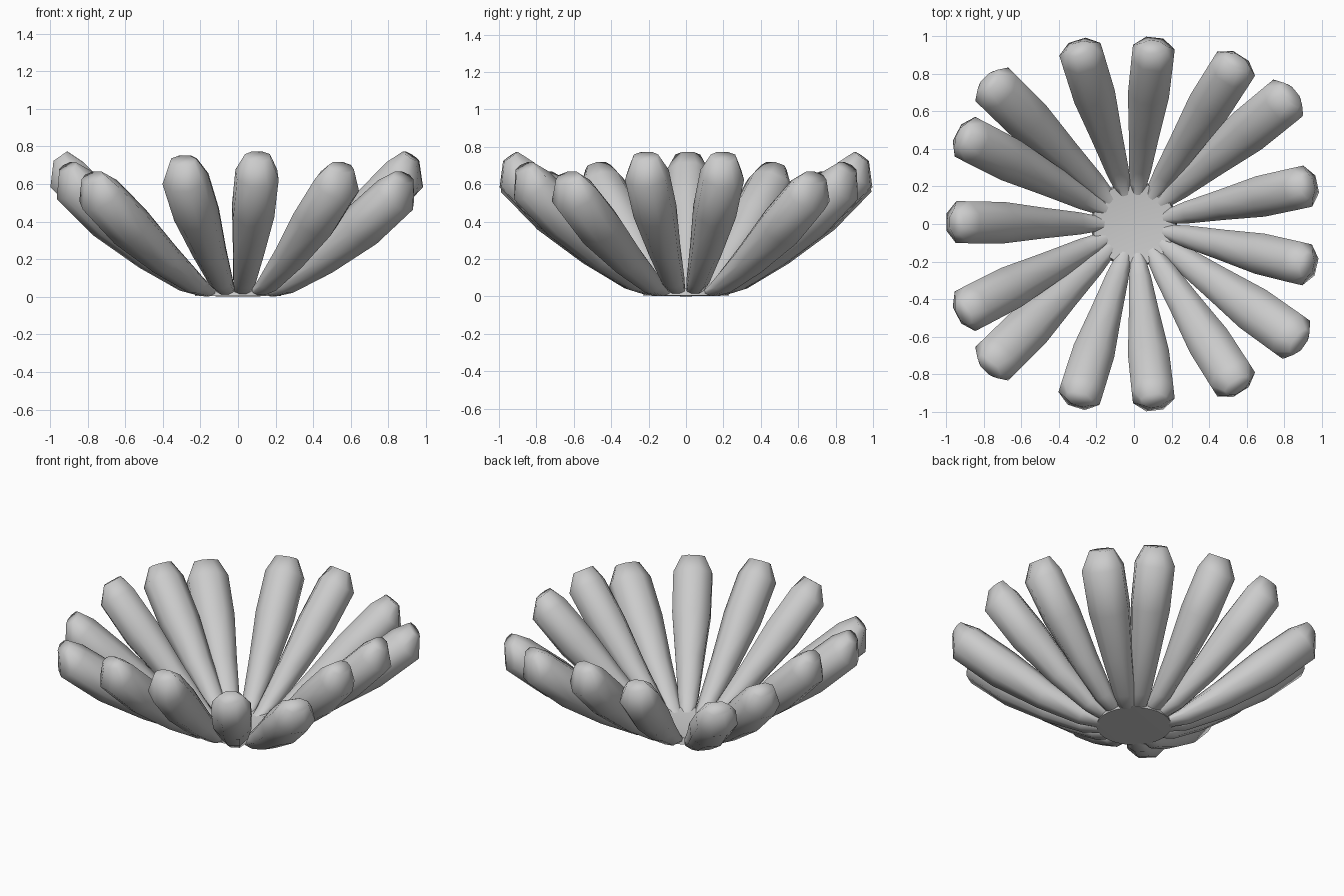
import bpy, bmesh, math
from mathutils import Vector, Matrix

cube = bpy.data.objects.get("Cube")
if cube:
    bpy.data.objects.remove(cube, do_unlink=True)

grey = bpy.data.materials.new("petal_grey")
grey.use_nodes = True
colour = (0.6, 0.6, 0.6, 1)
grey.diffuse_color = colour
grey.node_tree.nodes["Principled BSDF"].inputs["Base Color"].default_value = colour

SIDES = 8
ROOT = Vector((0.15, 0, 0.022))
# Petal stations from root to tip: radius, height, half width, half thickness, pitch
STATIONS = [(0.15, 0.022, 0.03, 0.012, 30), (0.22, 0.037, 0.046, 0.027, 35),
            (0.30, 0.085, 0.06, 0.05, 41), (0.50, 0.25, 0.083, 0.085, 42),
            (0.72, 0.455, 0.112, 0.115, 45), (0.91, 0.65, 0.114, 0.112, 53),
            (0.945, 0.748, 0.068, 0.045, 55)]
# Heading and outward lean of each petal, in degrees
PETALS = [(83.6, 0), (57.5, 5), (39.3, 9), (12.3, 0), (-13.3, 0), (-35.5, 9),
          (-57.5, 5), (-83.6, 0), (-107.5, 2), (-135.5, 9), (-152.7, 5),
          (179.4, 0), (152.7, 5), (135.5, 9), (107.2, 2)]


def finish(bm, name, crease):
    bmesh.ops.recalc_face_normals(bm, faces=bm.faces)
    mesh = bpy.data.meshes.new(name)
    bm.to_mesh(mesh)
    bm.free()
    mesh.materials.append(grey)
    obj = bpy.data.objects.new(name, mesh)
    bpy.context.collection.objects.link(obj)
    bpy.ops.object.select_all(action="DESELECT")
    obj.select_set(True)
    bpy.context.view_layer.objects.active = obj
    bpy.ops.object.shade_smooth_by_angle(angle=math.radians(crease))


def petal(name, heading, lean):
    bm = bmesh.new()
    # Leaning petals are a little longer and broader
    length = 1 + lean * 0.004
    breadth = 1 + lean * 0.013
    rings = []
    for r, z, wide, thick, pitch in STATIONS:
        pitch = math.radians(pitch)
        normal = Vector((-math.sin(pitch), 0, math.cos(pitch)))
        ring = []
        for i in range(SIDES):
            a = math.tau * (i + 0.5) / SIDES
            # Widen so the flats, not the corners, meet the outline
            across = Vector((0, wide * breadth * math.cos(a) * 1.06, 0))
            spine = ROOT + (Vector((r, 0, z)) - ROOT) * length
            ring.append(bm.verts.new(spine + across + normal * thick * math.sin(a) * 1.06))
        rings.append(ring)
    for low, high in zip(rings, rings[1:]):
        for i in range(SIDES):
            j = (i + 1) % SIDES
            bm.faces.new((low[i], low[j], high[j], high[i]))
    bm.faces.new(rings[0])
    bm.faces.new(rings[-1])
    tilt = Matrix.Rotation(math.radians(lean), 4, "Y")
    turn = Matrix.Rotation(math.radians(heading), 4, "Z")
    bm.transform(turn @ Matrix.Translation(ROOT) @ tilt @ Matrix.Translation(-ROOT))
    finish(bm, name, 80)


for n, (heading, lean) in enumerate(PETALS, 1):
    petal(f"petal_{n}", heading, lean)

# Shallow dish joining the petal roots
bm = bmesh.new()
bmesh.ops.create_cone(bm, cap_ends=True, cap_tris=True, segments=30,
                      radius1=0.23, radius2=0.22, depth=0.04,
                      matrix=Matrix.Translation((0, 0, 0.025)))
for v in bm.verts:
    if v.co.xy.length < 0.01:
        v.co.z = 0.018 if v.co.z > 0.02 else 0
finish(bm, "centre_dish", 40)
